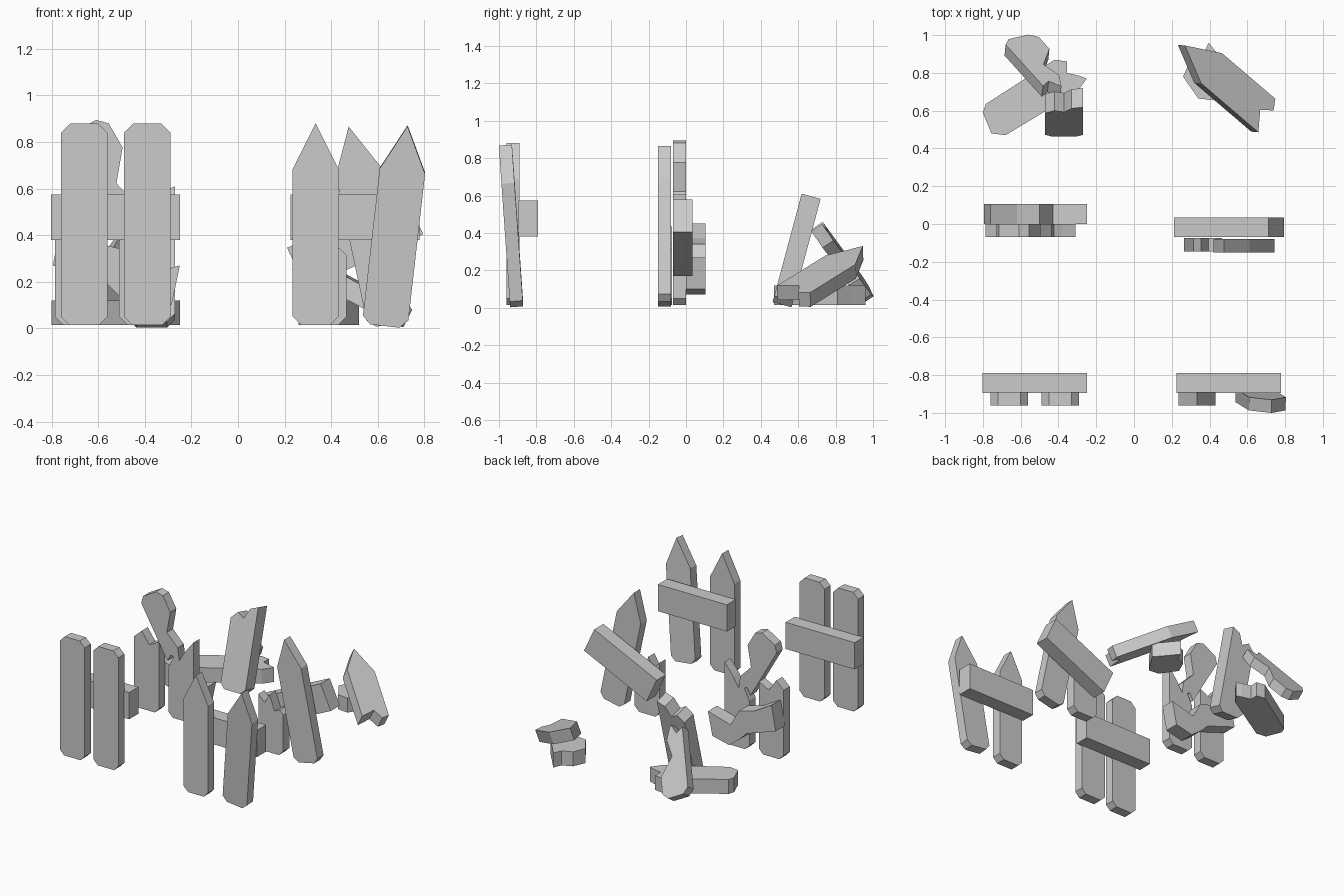
import bpy, bmesh
from math import radians, sin, cos
from mathutils import Vector

if "Cube" in bpy.data.objects:
    bpy.data.objects.remove(bpy.data.objects["Cube"])

PLANK, RAIL = 0.07, 0.105


def board(name, pts, thick, origin, u=(1, 0, 0), v=(0, 0, 1)):
    """Flat outline in the (u, v) plane, extruded along v x u."""
    o, u, v = Vector(origin), Vector(u).normalized(), Vector(v).normalized()
    n = v.cross(u).normalized()
    bm = bmesh.new()
    face = bm.faces.new([bm.verts.new(o + u * a + v * b) for a, b in pts])
    ext = bmesh.ops.extrude_face_region(bm, geom=[face])
    moved = [g for g in ext["geom"] if isinstance(g, bmesh.types.BMVert)]
    bmesh.ops.translate(bm, verts=moved, vec=n * thick)
    bmesh.ops.recalc_face_normals(bm, faces=bm.faces)
    mesh = bpy.data.meshes.new(name)
    bm.to_mesh(mesh)
    bm.free()
    ob = bpy.data.objects.new(name, mesh)
    bpy.context.collection.objects.link(ob)
    return ob


def slat(top, w=0.1, c=0.035):
    """Slat outline: clipped foot plus a list of top points, right to left."""
    return [(-w, c), (-w + c, 0), (w - c, 0), (w, c)] + top


def tilt(deg, lean=0):
    """Axes for a slat tilted towards +x and leaning towards -y."""
    t, l = radians(deg), radians(lean)
    u = Vector((cos(t), 0, -sin(t)))
    v = Vector((sin(t) * cos(l), -sin(l), cos(t) * cos(l)))
    return u, v


clipped = slat([(0.1, 0.825), (0.06, 0.865), (-0.06, 0.865), (-0.1, 0.825)])
pointed = slat([(0.098, 0.67), (0, 0.865), (-0.098, 0.67)], 0.098)
rail = [(-0.277, -0.097), (0.277, -0.097), (0.277, 0.097), (-0.277, 0.097)]
# snapped-off slat head: v runs down the slat from its clipped top
head = [(-0.1, 0.04), (-0.06, 0), (0.06, 0), (0.1, 0.04), (0.1, 0.16),
        (0, 0.28), (0.03, 0.4), (-0.01, 0.5), (-0.05, 0.43), (-0.1, 0.46)]

# Intact clipped fence
for i, x in enumerate((-0.66, -0.39)):
    board(f"clipped_slat_{i}", clipped, PLANK, (x, -0.96, 0.015))
board("clipped_fence_rail", rail, RAIL, (-0.525, -0.895, 0.477))

# Pointed fence with one loose slat
board("pointed_slat", pointed, PLANK, (0.333, -0.96, 0.015))
u, v = tilt(6.5, 4)
board("loose_pointed_slat", pointed, PLANK, (0.63, -0.94, 0.01), u, v)
board("pointed_fence_rail", rail, RAIL, (0.502, -0.895, 0.477))

# Broken clipped fence: two stumps, sagging rail, snapped head
board("left_stump", slat([(0.1, 0.52), (0.02, 0.48), (-0.04, 0.565), (-0.1, 0.51)]),
      PLANK, (-0.685, -0.07, 0.015))
board("right_stump", slat([(0.1, 0.59), (0.03, 0.5), (-0.02, 0.42), (-0.06, 0.44), (-0.1, 0.36)]),
      PLANK, (-0.41, -0.07, 0.015))
sag = [(-0.76, 0.45), (-0.62, 0.37), (-0.5, 0.34), (-0.43, 0.22), (-0.25, 0.27),
       (-0.285, 0.1), (-0.42, 0.07), (-0.5, 0.13), (-0.56, 0.19), (-0.795, 0.27)]
board("sagging_rail", sag, RAIL, (0, 0, 0))
t = radians(30)
board("snapped_head", head, -PLANK, (-0.662, -0.07, 0.865),
      (cos(t), 0, sin(t)), (sin(t), 0, -cos(t)))

# Broken pointed fence: stump, tilted slat, slanted rail
board("pointed_fence_stump", slat([(0.1, 0.3), (0.07, 0.33), (0.03, 0.31), (-0.01, 0.42),
                                   (-0.05, 0.35), (-0.1, 0.4)]),
      PLANK, (0.365, -0.145, 0.015))
u, v = tilt(-12)
board("tilted_pointed_slat", pointed, PLANK, (0.655, -0.15, 0.02), u, v)
u, v = tilt(-25)
board("slanted_rail", rail, RAIL, (0.503, -0.07, 0.375), u, v)

# Clipped debris pile: flat piece, leaning piece, fallen head
flat = [(-0.8, 0.59), (-0.755, 0.48), (-0.68, 0.47), (-0.3, 0.7), (-0.25, 0.77),
        (-0.29, 0.785), (-0.355, 0.8), (-0.355, 0.86), (-0.42, 0.87), (-0.785, 0.635)]
board("flat_debris", flat, -RAIL, (0, 0, 0.015), (1, 0, 0), (0, 1, 0))
u, v = tilt(0, -15)
board("leaning_debris", slat([(0.1, 0.6), (0.04, 0.575), (0, 0.5), (-0.05, 0.53), (-0.1, 0.48)]),
      RAIL, (-0.37, 0.463, 0.03), u, v)
u, v = Vector((0.88, 0.2, -0.44)), Vector((0.47, -0.52, 0.71))
board("fallen_head", head, -PLANK,
      Vector((-0.68, 0.95, 0.16)) + u * 0.1 - v * 0.04, u, v).data.update()
# Pointed debris pile: fallen tip resting on a rail chunk
tip = [(0, 0), (0.1, -0.2), (0.1, -0.6), (0.045, -0.63), (0, -0.565), (-0.1, -0.63), (-0.1, -0.2)]
board("fallen_tip", tip, 0.085, (0.27, 0.945, 0.33),
      (0.554, 0.797, -0.24), (-0.705, 0.603, 0.375))
chunk = [(0.26, 0.78), (0.34, 0.665), (0.42, 0.655), (0.52, 0.81), (0.46, 0.88),
         (0.395, 0.96), (0.37, 0.9), (0.3, 0.87)]
board("rail_chunk", chunk, -RAIL, (0, 0, 0.015), (1, 0, 0), (0, 1, 0))
